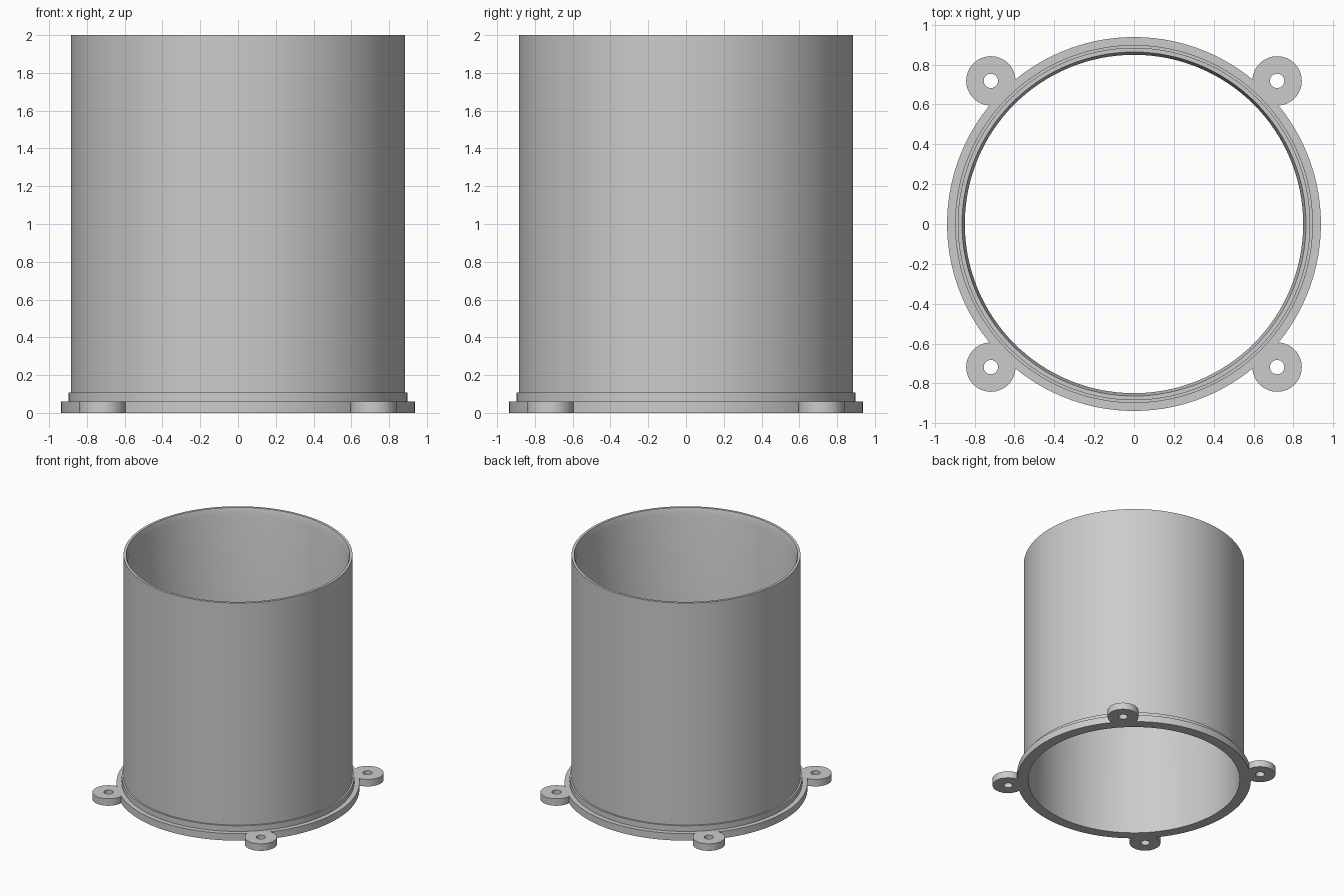
import bpy, bmesh, math

if "Cube" in bpy.data.objects:
    bpy.data.objects.remove(bpy.data.objects["Cube"])

SEG = 128            # sides of the big rings
FLANGE_R, FLANGE_H = 0.938, 0.06
EAR_POS, EAR_R, HOLE_R, EAR_SEG = 0.718, 0.124, 0.036, 48

grey = bpy.data.materials.new("plain grey")
grey.diffuse_color = (0.6, 0.6, 0.6, 1)
grey.use_nodes = True
grey.node_tree.nodes["Principled BSDF"].inputs["Base Color"].default_value = grey.diffuse_color


def finish(name, bm):
    bmesh.ops.recalc_face_normals(bm, faces=bm.faces)
    mesh = bpy.data.meshes.new(name)
    bm.to_mesh(mesh)
    bm.free()
    mesh.materials.append(grey)
    ob = bpy.data.objects.new(name, mesh)
    bpy.context.collection.objects.link(ob)
    bpy.ops.object.select_all(action='DESELECT')
    ob.select_set(True)
    bpy.context.view_layer.objects.active = ob
    bpy.ops.object.shade_smooth_by_angle(angle=math.radians(30))
    return ob


def lathe(name, profile):
    """Spin a closed (radius, height) profile around z."""
    bm = bmesh.new()
    rings = [[bm.verts.new((r * math.cos(2 * math.pi * i / SEG),
                            r * math.sin(2 * math.pi * i / SEG), z))
              for i in range(SEG)] for r, z in profile]
    for a, b in zip(rings, rings[1:] + rings[:1]):
        for i in range(SEG):
            j = (i + 1) % SEG
            bm.faces.new((a[i], a[j], b[j], b[i]))
    return finish(name, bm)


def ear(name, sx, sy):
    """Round screw tab with a hole, trimmed to the rim of the flange."""
    cx, cy = sx * EAR_POS, sy * EAR_POS
    bm = bmesh.new()

    def loop(radius, z):
        verts = []
        for i in range(EAR_SEG):
            t = 2 * math.pi * i / EAR_SEG
            x, y = cx + radius * math.cos(t), cy + radius * math.sin(t)
            k = max(1.0, (FLANGE_R - 0.001) / math.hypot(x, y))
            verts.append(bm.verts.new((x * k, y * k, z)))
        return verts

    loops = [loop(EAR_R, 0), loop(EAR_R, FLANGE_H),
             loop(HOLE_R, FLANGE_H), loop(HOLE_R, 0)]
    for a, b in zip(loops, loops[1:] + loops[:1]):
        for i in range(EAR_SEG):
            j = (i + 1) % EAR_SEG
            bm.faces.new((a[i], a[j], b[j], b[i]))
    return finish(name, bm)


# Open tube with stepped collar, base flange and a slightly flared inner lip
lathe("flanged_tube", [
    (0.849, 0), (FLANGE_R, 0), (FLANGE_R, FLANGE_H),
    (0.898, FLANGE_H), (0.898, 0.108), (0.884, 0.108),
    (0.884, 2.0), (0.863, 2.0), (0.849, 1.95)])

# Four mounting ears on the diagonals
for side, sx in (("left", -1), ("right", 1)):
    for end, sy in (("front", -1), ("back", 1)):
        ear(f"mounting_ear_{end}_{side}", sx, sy)
